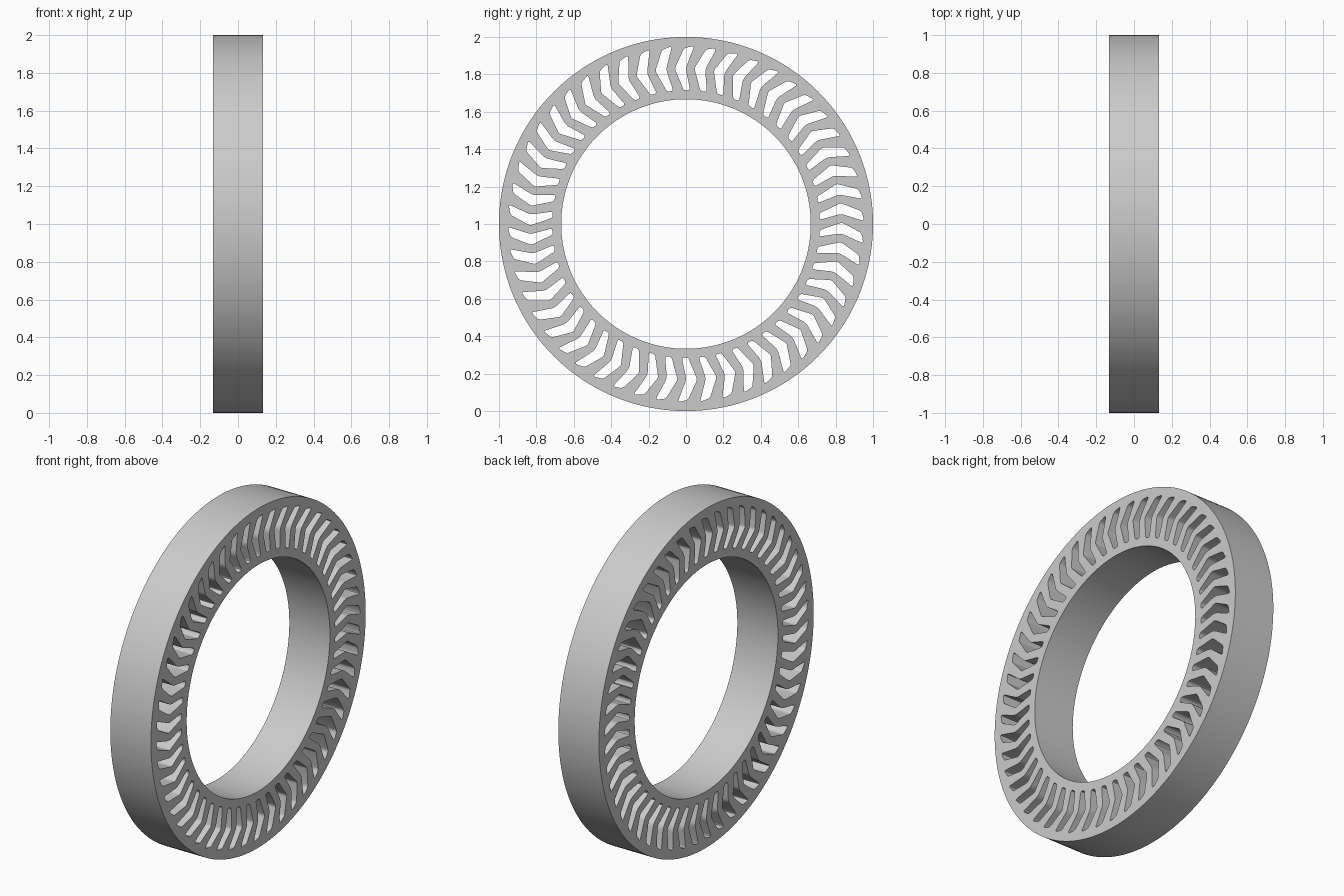
import bpy
from math import cos, sin, pi, tau, radians
from mathutils import Vector, Matrix

if "Cube" in bpy.data.objects:
    bpy.data.objects.remove(bpy.data.objects["Cube"])

OUTER, INNER, DEPTH = 1.0, 0.667, 0.265
SLOTS, STEPS = 50, 160

# Grey material
grey = bpy.data.materials.new("plain_grey")
grey.use_nodes = True
colour = (0.6, 0.6, 0.6, 1)
grey.diffuse_color = colour
grey.node_tree.nodes["Principled BSDF"].inputs["Base Color"].default_value = colour


def circle(radius):
    return [Vector((radius * cos(tau * i / STEPS), radius * sin(tau * i / STEPS)))
            for i in range(STEPS)]


def rounded(corners, steps=4):
    """Round each (x, y, cut) corner with a short quadratic arc."""
    points = []
    for i, (x, y, cut) in enumerate(corners):
        p = Vector((x, y))
        before = Vector(corners[i - 1][:2])
        after = Vector(corners[(i + 1) % len(corners)][:2])
        a = p + (before - p).normalized() * cut
        b = p + (after - p).normalized() * cut
        for k in range(steps + 1):
            t = k / steps
            points.append(a * (1 - t) ** 2 + p * 2 * t * (1 - t) + b * t ** 2)
    return points


# Chevron slot outline, as tangent offset, radius, corner rounding
chevron = rounded([
    (-0.010, 0.940, 0.014), (-0.060, 0.832, 0.012), (-0.012, 0.715, 0.013),
    (0.022, 0.715, 0.013), (-0.002, 0.832, 0.020), (0.045, 0.953, 0.016),
])

# Flat outline of ring and slots, extruded to the ring's width
outline = bpy.data.curves.new("slotted_ring", "CURVE")
outline.dimensions = "2D"
outline.fill_mode = "BOTH"
outline.extrude = DEPTH / 2


def add_loop(points):
    spline = outline.splines.new("POLY")
    spline.points.add(len(points) - 1)
    for target, p in zip(spline.points, points):
        target.co = (p.x, p.y, 0, 1)
    spline.use_cyclic_u = True


add_loop(circle(OUTER))
add_loop(circle(INNER))
for i in range(SLOTS):
    turn = Matrix.Rotation(tau * i / SLOTS, 2)
    add_loop([turn @ p for p in chevron])

# Turn the ring upright, facing along x, and make it a mesh
ring = bpy.data.objects.new("slotted_ring", outline)
bpy.context.collection.objects.link(ring)
ring.rotation_euler = (pi / 2, 0, pi / 2)
ring.location.z = OUTER
bpy.ops.object.select_all(action="DESELECT")
ring.select_set(True)
bpy.context.view_layer.objects.active = ring
bpy.ops.object.convert(target="MESH")
ring = bpy.context.object
bpy.ops.object.mode_set(mode="EDIT")
bpy.ops.mesh.select_all(action="SELECT")
bpy.ops.mesh.remove_doubles(threshold=0.0001)
bpy.ops.mesh.normals_make_consistent(inside=False)
bpy.ops.object.mode_set(mode="OBJECT")
ring.data.materials.clear()
ring.data.materials.append(grey)
bpy.ops.object.shade_smooth_by_angle(angle=radians(30))
